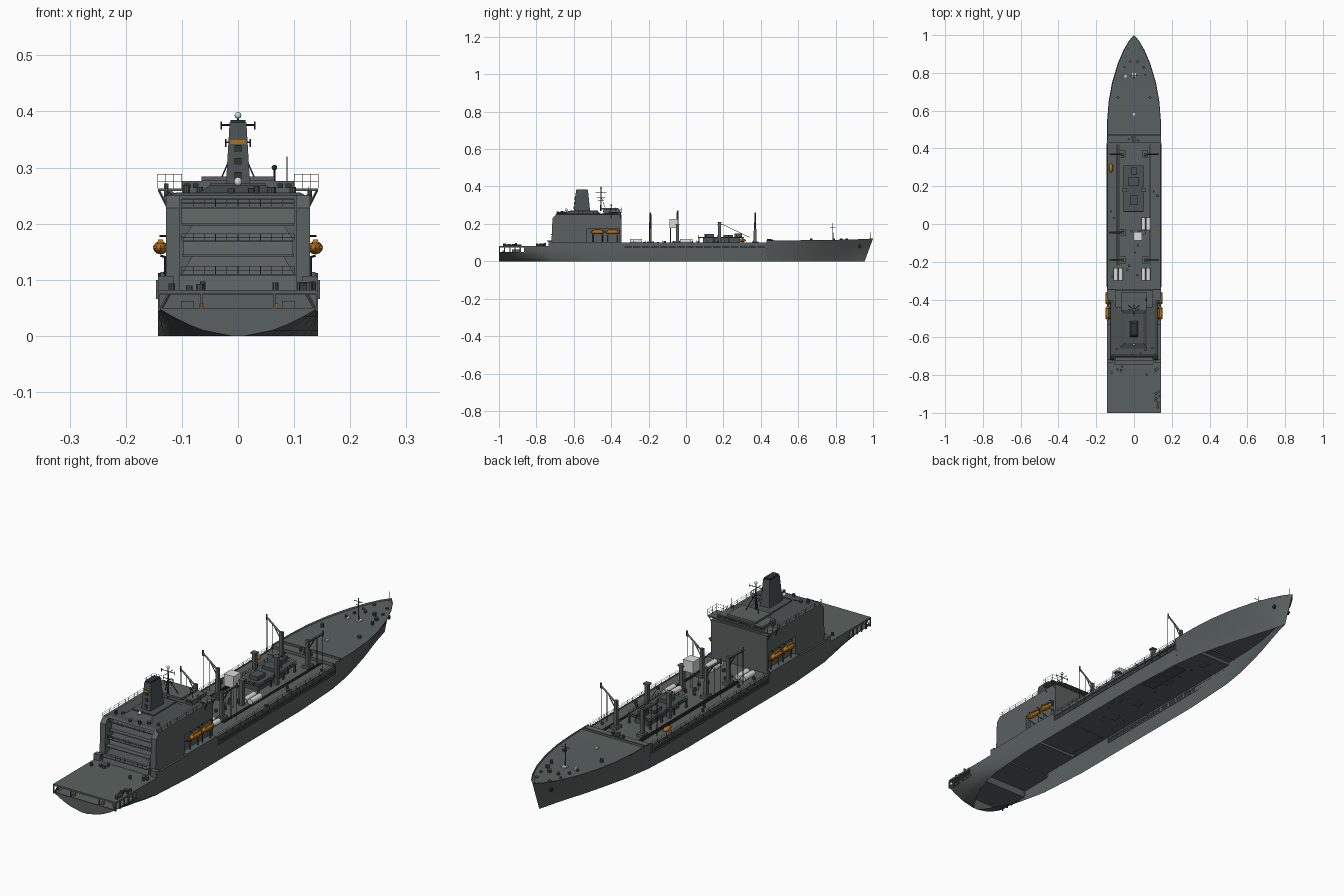
import bpy, bmesh, math, random
from mathutils import Vector, Matrix
random.seed(4)

def mat(name, c):
    m = bpy.data.materials.new(name)
    m.diffuse_color = (*c, 1)
    return m
GREY = mat("hull_grey", (0.10, 0.12, 0.116))
SLATE = mat("roof_slate", (0.072, 0.086, 0.084))
DARK = mat("dark_fittings", (0.03, 0.035, 0.035))
ORANGE = mat("safety_orange", (0.45, 0.16, 0.012))
WHITE = mat("white_paint", (0.72, 0.72, 0.72))

def finish(name, bm, m, smooth=False):
    bmesh.ops.recalc_face_normals(bm, faces=bm.faces)
    me = bpy.data.meshes.new(name)
    bm.to_mesh(me); bm.free()
    me.materials.append(m)
    if smooth:
        me.polygons.foreach_set("use_smooth", [True] * len(me.polygons))
        me.set_sharp_from_angle(angle=math.radians(35))
    ob = bpy.data.objects.new(name, me)
    bpy.context.collection.objects.link(ob)
    return ob

def add_box(bm, x0, x1, y0, y1, z0, z1, tx=0, ty0=0, ty1=0):
    """Box whose top is pulled in by tx at the sides, ty0 / ty1 at the ends."""
    b = [(x0, y0), (x1, y0), (x1, y1), (x0, y1)]
    t = [(x0+tx, y0+ty0), (x1-tx, y0+ty0), (x1-tx, y1-ty1), (x0+tx, y1-ty1)]
    lo = [bm.verts.new((*p, z0)) for p in b]
    hi = [bm.verts.new((*p, z1)) for p in t]
    bm.faces.new(lo); bm.faces.new(hi)
    for i in range(4):
        j = (i+1) % 4
        bm.faces.new((lo[i], lo[j], hi[j], hi[i]))

def add_bar(bm, p, q, r=0.001, seg=4, r2=None):
    p, q = Vector(p), Vector(q)
    d = q - p
    mt = Matrix.Translation((p+q)/2) @ d.to_track_quat('Z', 'Y').to_matrix().to_4x4()
    bmesh.ops.create_cone(bm, cap_ends=True, segments=seg, radius1=r,
                          radius2=r if r2 is None else r2, depth=d.length, matrix=mt)

def add_ball(bm, c, s, u=12, v=8):
    bmesh.ops.create_uvsphere(bm, u_segments=u, v_segments=v, radius=1,
                              matrix=Matrix.Translation(c) @ Matrix.Diagonal((*s, 1)))

def boxes(name, m, *items):
    bm = bmesh.new()
    for it in items:
        add_box(bm, *it)
    return finish(name, bm, m)

def add_rail(bm, pts, h=0.018, step=0.02):
    for a, b in zip(pts, pts[1:]):
        a, b = Vector(a), Vector(b)
        for k in (0.5, 1):
            add_bar(bm, a+Vector((0, 0, h*k)), b+Vector((0, 0, h*k)), 0.0006)
        n = max(1, round((b-a).length/step))
        for i in range(n+1):
            p = a.lerp(b, i/n)
            add_bar(bm, p, p+Vector((0, 0, h)), 0.0006)

# Hull stations: y, top height, waterline half width, deck half width
ST = [(-1, .05, .012, .143), (-.93, .05, .055, .143), (-.86, .05, .09, .143), (-.86, .08, .09, .143),
      (-.78, .08, .115, .143), (-.72, .08, .128, .143), (-.72, .1, .128, .143), (-.5, .1, .143, .143),
      (.2, .1, .143, .143), (.43, .1, .13, .143), (.43, .112, .13, .143), (.55, .112, .112, .142),
      (.65, .113, .09, .134), (.75, .114, .066, .116), (.85, .116, .038, .086), (.92, .118, .019, .056),
      (.97, .12, .007, .027), (1, .122, 0, 0)]
def hull_pt(s, z):
    y, top, wl, dk = s
    z = min(z, top)
    f = min(1, z/.05)**.6 if y < 0 else (z/top)**1.15
    return wl+(dk-wl)*f, y-max(0, y-.5)*.09*(1-z/top), z

# Open-bottomed hull shell with closed transom
bm = bmesh.new()
rings = []
for s in ST:
    half = [hull_pt(s, z) for z in (1, .085, .05, .035, .02, .01, 0)]
    pts = [(-x, y, z) for x, y, z in half] + half[::-1]
    rings.append([bm.verts.new(p) for p in pts])
bm.faces.new(rings[0])
for a, b in zip(rings, rings[1:]):
    for i in range(len(a)-1):
        if i != 6:
            bm.faces.new((a[i], a[i+1], b[i+1], b[i]))
bmesh.ops.remove_doubles(bm, verts=bm.verts, dist=1e-5)
bmesh.ops.dissolve_degenerate(bm, edges=bm.edges, dist=1e-5)
finish("hull", bm, GREY, True)

# Stepped weather deck following the hull
bm = bmesh.new()
rows = []
for s in ST:
    x, y, z = hull_pt(s, s[1]-.006)
    rows.append([bm.verts.new((-x, y, z)), bm.verts.new((x, y, z))])
for a, b in zip(rows, rows[1:]):
    bm.faces.new((a[0], a[1], b[1], b[0]))
finish("main_deck", bm, GREY)
boxes("flight_deck", GREY, (-.143, .143, -1, -.72, .075, .082))

# Pillars of the open mooring deck at the stern
bm = bmesh.new()
for sx in (-1, 1):
    for y in (-.998, -.97, -.942, -.914, -.886, -.862):
        add_box(bm, sx*.141-.002, sx*.141+.002, y-.003, y+.003, .044, .076)
    add_bar(bm, (sx*.138, -.997, .048), (sx*.122, -.997, .076), .003)
    add_box(bm, sx*.065-.002, sx*.065+.002, -.999, -.995, .044, .076)
    add_box(bm, sx*.09-.012, sx*.09+.012, -.93, -.89, .044, .062)
finish("stern_pillars", bm, GREY)
boxes("stern_winch_covers", ORANGE, (-.069, -.061, -.98, -.97, .044, .058), (.063, .071, -.98, -.97, .044, .058))

# Accommodation block with boat recesses and aft terraces
W = .128
items = [(-.112, .112, -.53, -.35, .09, .18), (-W, W, -.53, -.35, .176, .25),
         (-W, W, -.66, -.53, .08, .25), (-W, W, -.355, -.345, .09, .25)]
for sx in (-1, 1):
    a, b = sorted((sx*.104, sx*W))
    items += [(a, b, -.72, -.66, .08, .228, 0, .006, 0), (a, b, -.715, -.66, .228, .25, 0, .02, 0)]
    a, b = sorted((sx*.115, sx*.143))
    items += [(a, b, -.735, -.715, .08, .107), (a, b, -.535, -.345, .094, .104)]
boxes("accommodation_block", GREY, *items)
terr = []
for i, (y, z0, z1, w) in enumerate([(-.735, .08, .11, .104), (-.715, .11, .145, .1), (-.70, .145, .17, .098),
                                    (-.69, .17, .2, .1), (-.68, .2, .23, .102)]):
    terr += [(-w, w, y, -.65, z0, z1, .02 if i % 2 else 0, .008, 0),
             (-w, w, y-.008, -.65, z1-.003, z1)]
boxes("aft_terraces", GREY, *terr)
boxes("house_roof", SLATE, (-.122, .122, -.7, -.36, .25, .256, .012, .012, .004))
boxes("upper_casing", SLATE, (-.07, .07, -.66, -.46, .256, .268, .02, .03, .01), (-.05, .05, -.62, -.47, .262, .272))
boxes("bridge", GREY, (-.1, .1, -.44, -.352, .25, .276), (-.065, .065, -.46, -.36, .276, .284),
      (-.143, .143, -.405, -.345, .258, .263))
boxes("bridge_windows", DARK, *[(x-.009, x+.009, -.353, -.35, .266, .273) for x in [-.088+.022*i for i in range(9)]])
boxes("aft_windows", DARK, *[(x-.005, x+.005, -.443, -.439, .264, .272) for x in (-.09, -.075, .075, .09)])

# Wing brackets and house railings
bm = bmesh.new()
for sx in (-1, 1):
    for y in (-.40, -.35):
        add_bar(bm, (sx*.127, y, .232), (sx*.141, y, .26), .002)
    add_rail(bm, [(sx*.1, -.405, .263), (sx*.143, -.405, .263), (sx*.143, -.346, .263), (sx*.1, -.346, .263)], .025, .016)
    add_rail(bm, [(sx*.126, -.70, .25), (sx*.126, -.41, .25)], .016)
    add_rail(bm, [(sx*.142, -.34, .1), (sx*.142, .42, .1)], .012, .03)
add_rail(bm, [(-.1, -.7, .23), (.1, -.7, .23)], .014)
add_rail(bm, [(-.1, -.738, .11), (.1, -.738, .11)], .014)
add_rail(bm, [(-.1, -.705, .17), (.1, -.705, .17)], .012)
finish("railings", bm, GREY)

# Funnel with stripe and dark top
boxes("funnel", SLATE, (-.022, .022, -.6, -.512, .262, .38, .007, .012, .012))
boxes("funnel_cap", DARK, (-.013, .013, -.585, -.527, .38, .385))
boxes("funnel_stripe", ORANGE, (-.013, .013, -.5935, -.59, .342, .349))
boxes("funnel_vents", DARK, *[(-.006, .006, -.6025+(z-.262)*.1, -.592+(z-.262)*.1, z, z+.012) for z in (.28, .305, .328)])

# Radar mast, yards, domes and antennas
bm = bmesh.new()
add_bar(bm, (0, -.455, .27), (0, -.455, .39), .004, 8, .002)
for z, w in ((.33, .016), (.345, .022), (.376, .03)):
    add_bar(bm, (-w, -.455, z), (w, -.455, z), .0015)
    add_bar(bm, (0, -.455-w, z-.006), (0, -.455+w, z-.006), .0015)
    for sx in (-1, 1):
        add_bar(bm, (sx*w, -.455, z-.008), (sx*w, -.455, z+.006), .0015)
for sx in (-1, 1):
    add_bar(bm, (sx*.03, -.43, .28), (0, -.455, .35), .0015)
add_bar(bm, (.087, -.42, .27), (.087, -.42, .32), .0008)
add_bar(bm, (.065, -.4, .276), (.065, -.4, .3), .0015)
add_ball(bm, (.065, -.4, .3), (.005, .005, .005))
finish("radar_mast", bm, DARK)
bm = bmesh.new()
add_ball(bm, (0, -.455, .393), (.006, .006, .006))
add_ball(bm, (0, -.64, .275), (.007, .007, .008))
finish("radar_domes", bm, WHITE, True)

# Lifeboats, their davits and the rescue boat
bm, bd = bmesh.new(), bmesh.new()
for sx in (-1, 1):
    for y in (-.472, -.393):
        add_ball(bm, (sx*.138, y, .157), (.013, .039, .0115), 12, 10)
        add_box(bm, sx*.138-.0135, sx*.138+.0135, y-.03, y+.03, .156, .16)
        add_box(bm, sx*.138-.007, sx*.138+.007, y-.026, y+.02, .16, .172, .003, .004, .004)
        for d in (-.025, .025):
            add_bar(bd, (sx*.112, y+d, .135), (sx*.138, y+d, .143), .002)
            add_bar(bd, (sx*.115, y+d, .178), (sx*.14, y+d, .178), .002)
            add_bar(bd, (sx*.13, y+d, .1), (sx*.13, y+d, .142), .002)
add_ball(bm, (-.122, .297, .112), (.011, .024, .009))
finish("lifeboats", bm, ORANGE, True)
finish("davits", bd, DARK)

# Replenishment kingposts with outboard arms
bm, br = bmesh.new(), bmesh.new()
for y, sides, top in ((.37, (-1, 1), .258), (-.045, (-1,), .268), (-.19, (-1, 1), .258)):
    for sx in sides:
        add_box(bm, sx*.06-.007, sx*.06+.007, y-.009, y+.007, .09, top-.05, .001, .002, .002)
        add_bar(bm, (sx*.06, y, top-.06), (sx*.13, y, top-.006), .0045)
        add_bar(bm, (sx*.128, y, top-.018), (sx*.128, y, top+.004), .004)
        add_bar(bm, (sx*.06, y, top-.09), (sx*.095, y, top-.034), .0025)
        add_box(bm, sx*.06-.014, sx*.06+.014, y-.018, y+.018, .09, .106)
        for d in (-.004, .004):
            add_bar(br, (sx*.128, y+d, .11), (sx*.128, y+d, top-.01), .0006)
            add_bar(br, (sx*.1, y+d, .11), (sx*.1, y+d, top-.03), .0006)
for x, y, z in ((.05, .18, .21), (-.05, .18, .2), (.05, -.045, .2)):
    add_box(bm, x-.007, x+.007, y-.008, y+.008, .09, z)
    add_box(bm, x-.012, x+.012, y-.011, y+.011, z-.006, z)
finish("kingposts", bm, GREY)
finish("rigging", br, DARK)

# Midship platform with machinery
items = [(-.055, .05, .065, .31, .124, .129), (-.03, .03, .09, .29, .09, .124), (-.02, .02, .1, .15, .129, .145),
         (-.03, .025, .2, .25, .129, .142), (-.012, .012, .26, .3, .129, .15)]
items += [(x-.003, x+.003, y-.003, y+.003, .09, .125) for x in (-.05, .045) for y in (.07, .15, .23, .305)]
boxes("midship_platform", SLATE, *items)
bm = bmesh.new()
add_rail(bm, [(-.055, .065, .129), (.05, .065, .129), (.05, .31, .129), (-.055, .31, .129), (-.055, .065, .129)], .012)
for x in (-.09, -.083, -.076, .08, .088):
    add_bar(bm, (x, -.22, .098), (x, .42, .098), .002, 6)
add_bar(bm, (.0, .19, .2), (.0, .34, .128), .0012)
finish("platform_rails_and_pipes", bm, DARK)

# White tanks and raised control cabin
bm = bmesh.new()
for cx, cy in ((-.083, -.267), (.063, -.267), (.063, .002)):
    for dx in (-.013, .013):
        add_bar(bm, (cx+dx, cy-.033, .108), (cx+dx, cy+.033, .108), .0115, 14)
finish("white_tanks", bm, WHITE, True)
boxes("control_cabin", WHITE, (-.003, .042, -.088, -.042, .177, .225))
bm = bmesh.new()
for x in (.002, .037):
    for y in (-.083, -.047):
        add_bar(bm, (x, y, .09), (x, y, .178), .0015)
finish("cabin_legs", bm, GREY)

# Side gallery: dark openings, ledge and ribs
dk, rb = [], []
for sx in (-1, 1):
    a, b = sorted((sx*.1425, sx*.1438))
    dk += [(a, b, -.33+.0475*i, -.33+.0475*i+.04, .072, .083) for i in range(16)]
    a, b = sorted((sx*.141, sx*.146))
    rb += [(a, b, -.33, .43, .066, .07), (a, b, -.33, .43, .085, .088)]
    rb += [(a, b, -.3345+.0475*i, -.3315+.0475*i, .066, .1) for i in range(17)]
boxes("gallery_openings", DARK, *dk)
boxes("gallery_ribs", GREY, *rb)

# Foremast, jackstaff and forecastle breakwater
bm = bmesh.new()
add_bar(bm, (0, .785, .105), (0, .785, .205), .003, 8, .0015)
add_bar(bm, (-.02, .785, .19), (.02, .785, .19), .0015)
add_bar(bm, (0, .77, .182), (0, .8, .182), .0015)
add_bar(bm, (0, .985, .11), (0, .985, .155), .001)
add_box(bm, -.138, .138, .468, .473, .1, .114)
finish("foremast_and_breakwater", bm, GREY)
boxes("forecastle_lockers", WHITE, (-.01, .01, .78, .8, .106, .114), (-.006, .006, .575, .588, .104, .112), (-.05, -.04, .775, .79, .106, .115))

# Bollards, winches and vents scattered on the decks
bm = bmesh.new()
def fitting(x, y, z):
    r = random.uniform(.005, .008)
    add_bar(bm, (x, y, z), (x, y, z+random.uniform(.008, .016)), r, 10)
for x, y in ((.045, .88), (.05, .83), (.03, .93), (.06, .79), (.085, .67), (.02, .86)):
    for sx in (-1, 1):
        fitting(sx*x, y, .107)
for i in range(8):
    fitting(random.uniform(-.03, .03), .45+random.uniform(-.01, .01), .104)
    fitting(random.choice((-1, 1))*random.uniform(.1, .13), random.uniform(-.3, .4), .093)
    fitting(random.uniform(-.04, .03), random.uniform(-.3, .04), .093)
    fitting(random.uniform(.115, .135), -.97+.012*i, .081)
    fitting(random.choice((-1, 1))*random.uniform(.06, .125), random.uniform(-.8, -.75), .081)
    fitting(random.uniform(-.1, .1), random.uniform(-.69, -.62), .254)
finish("deck_fittings", bm, SLATE, True)

# Anchors
bm = bmesh.new()
for sx in (-1, 1):
    add_ball(bm, (sx*.037, .93, .08), (.006, .008, .01), 8, 6)
finish("anchors", bm, DARK)
